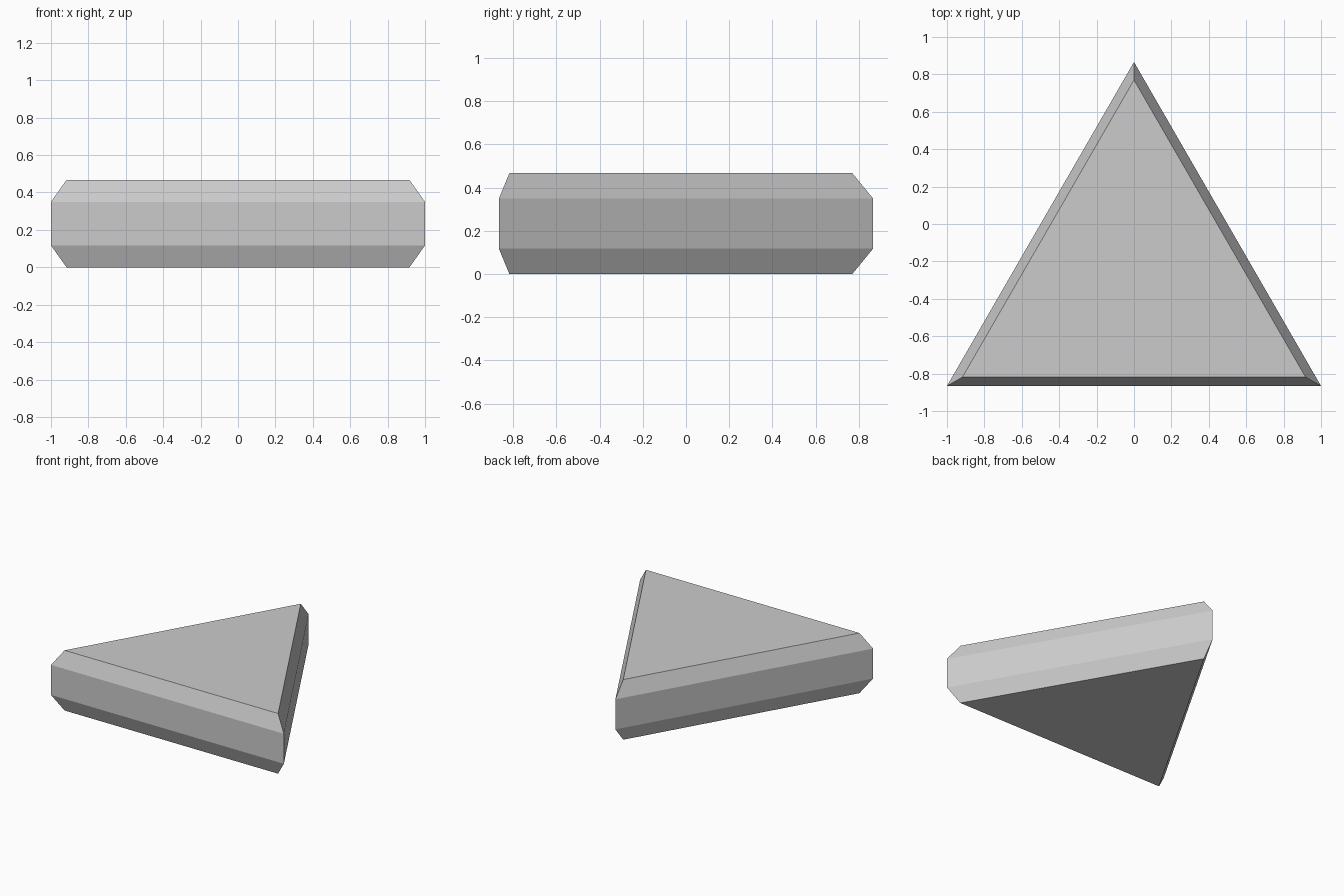
import bpy
import bmesh
from math import cos, sin, radians
from mathutils import Vector

default = bpy.data.objects.get("Cube")
if default:
    bpy.data.objects.remove(default, do_unlink=True)

# Plain grey material
grey = bpy.data.materials.new("plain_grey")
grey.use_nodes = True
colour = (0.6, 0.6, 0.6, 1.0)
grey.diffuse_color = colour
grey.node_tree.nodes["Principled BSDF"].inputs["Base Color"].default_value = colour

RADIUS = 2 / 3 ** 0.5      # circumradius of a triangle with sides of 2
CENTRE_Y = -RADIUS / 4     # puts the triangle's bounds around y = 0
INSET = 0.048              # how far the chamfer cuts into each side
HEIGHT, CHAMFER = 0.467, 0.117


def triangle_ring(bm, radius, z):
    """Add the three corners of a triangle pointing to the back."""
    return [bm.verts.new(Vector((radius * cos(radians(a)),
                                 radius * sin(radians(a)) + CENTRE_Y, z)))
            for a in (90, 210, 330)]


# Triangular slab with chamfered top and bottom rims
bm = bmesh.new()
inner = RADIUS - 2 * INSET
rings = [triangle_ring(bm, r, z) for r, z in (
    (inner, 0), (RADIUS, CHAMFER), (RADIUS, HEIGHT - CHAMFER), (inner, HEIGHT))]
for low, high in zip(rings, rings[1:]):
    for i in range(3):
        j = (i + 1) % 3
        bm.faces.new((low[i], low[j], high[j], high[i]))
bm.faces.new(rings[0][::-1])
bm.faces.new(rings[-1])
bmesh.ops.recalc_face_normals(bm, faces=bm.faces)

mesh = bpy.data.meshes.new("triangular_slab")
bm.to_mesh(mesh)
bm.free()
mesh.materials.append(grey)
slab = bpy.data.objects.new("triangular_slab", mesh)
bpy.context.collection.objects.link(slab)
